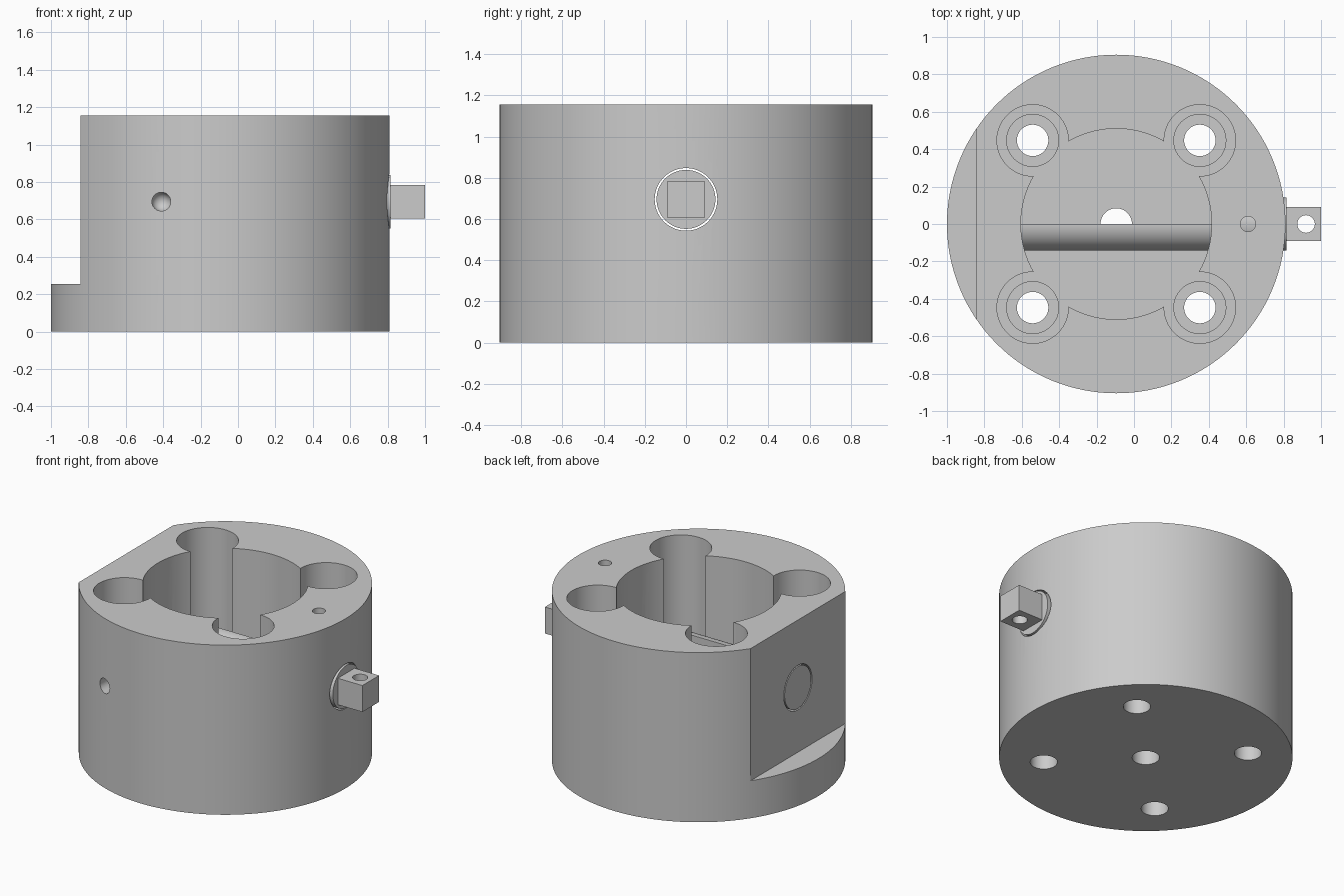
import bpy
import math
from mathutils import Vector

if "Cube" in bpy.data.objects:
    bpy.data.objects.remove(bpy.data.objects["Cube"], do_unlink=True)

CX = -0.095          # housing axis
HEIGHT = 1.155
FLOOR = 0.28         # cavity floor
SHAFT_Z = 0.695
SCREW = 0.447        # screw offset from the axis

grey = bpy.data.materials.new("light_grey")
grey.use_nodes = True
colour = (0.6, 0.6, 0.6, 1)
grey.diffuse_color = colour
grey.node_tree.nodes["Principled BSDF"].inputs["Base Color"].default_value = colour


def rod(name, start, end, radius, sides=64):
    """Cylinder between two points."""
    a, b = Vector(start), Vector(end)
    bpy.ops.mesh.primitive_cylinder_add(vertices=sides, radius=radius,
                                        depth=(b - a).length, location=(a + b) / 2)
    ob = bpy.context.object
    ob.name = name
    ob.rotation_euler = (b - a).to_track_quat('Z', 'Y').to_euler()
    return ob


def box(name, low, high):
    """Box between two corners."""
    a, b = Vector(low), Vector(high)
    bpy.ops.mesh.primitive_cube_add(size=1, location=(a + b) / 2)
    ob = bpy.context.object
    ob.name = name
    ob.scale = b - a
    return ob


def combine(target, tool, operation='DIFFERENCE'):
    """Apply a boolean and discard the tool."""
    bpy.context.view_layer.update()
    mod = target.modifiers.new("shape", 'BOOLEAN')
    mod.operation = operation
    mod.solver = 'EXACT'
    mod.object = tool
    bpy.context.view_layer.objects.active = target
    bpy.ops.object.modifier_apply(modifier=mod.name)
    bpy.data.objects.remove(tool, do_unlink=True)


def finish(ob):
    ob.data.materials.clear()
    ob.data.materials.append(grey)
    bpy.ops.object.select_all(action='DESELECT')
    ob.select_set(True)
    bpy.context.view_layer.objects.active = ob
    bpy.ops.object.transform_apply(location=False, rotation=True, scale=True)
    bpy.ops.object.shade_smooth_by_angle(angle=math.radians(30))


# Housing with a flat side above a low ledge
housing = rod("housing", (CX, 0, 0), (CX, 0, HEIGHT), 0.905, 128)
combine(housing, box("flat_cutter", (-2, -2, 0.255), (-0.843, 2, 2)))

# Central cavity and floor hole
combine(housing, rod("cavity_cutter", (CX, 0, FLOOR), (CX, 0, 2), 0.51, 96))
combine(housing, rod("floor_hole_cutter", (CX, 0, -1), (CX, 0, 1), 0.084, 48))

# Corner pockets, counterbores and screw holes
for sx in (-1, 1):
    for sy in (-1, 1):
        x, y = CX + sx * SCREW, sy * SCREW
        for radius, bottom in ((0.191, FLOOR), (0.139, 0.15), (0.084, -1)):
            combine(housing, rod("pocket_cutter", (x, y, bottom), (x, y, 2), radius))

# Shaft bore through both sides
combine(housing, rod("bore_cutter", (-2, 0, SHAFT_Z), (2, 0, SHAFT_Z), 0.152))

# Oil hole in the rim and round-ended locking hole in the front
combine(housing, rod("oil_hole_cutter", (0.61, 0, SHAFT_Z), (0.61, 0, 2), 0.041, 32))
lock = rod("lock_cutter", (-0.41, -2, SHAFT_Z), (-0.41, -0.68, SHAFT_Z), 0.05, 32)
bpy.ops.mesh.primitive_uv_sphere_add(segments=32, ring_count=16, radius=0.0505,
                                     location=(-0.41, -0.68, SHAFT_Z))
combine(lock, bpy.context.object, 'UNION')
combine(housing, lock)
finish(housing)

# Half-relieved shaft with a square, cross-drilled drive end
shaft = rod("shaft", (-0.843, 0, SHAFT_Z), (0.815, 0, SHAFT_Z), 0.143)
combine(shaft, box("relief_cutter", (CX - 0.515, 0, 0), (CX + 0.515, 1, 2)))
combine(shaft, box("drive_end", (0.7, -0.09, SHAFT_Z - 0.09),
                   (1.0, 0.09, SHAFT_Z + 0.09)), 'UNION')
combine(shaft, rod("cross_hole_cutter", (0.92, 0, 0), (0.92, 0, 2), 0.047, 32))
finish(shaft)
